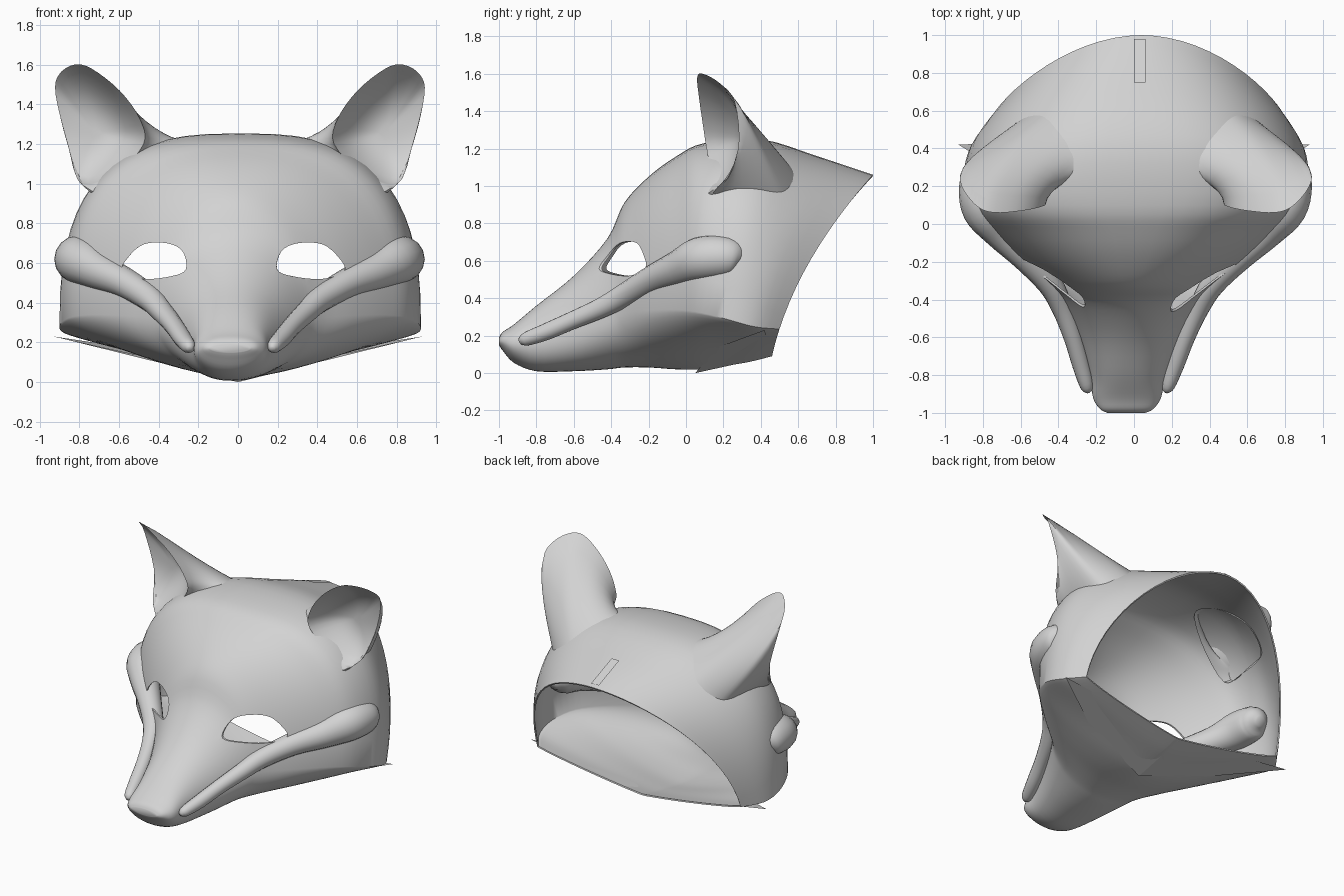
import bpy
import bmesh
import math
from mathutils import Vector

default_cube = bpy.data.objects.get("Cube")
if default_cube:
    bpy.data.objects.remove(default_cube, do_unlink=True)

grey = bpy.data.materials.new("plain_grey")
grey.use_nodes = True
shade = (0.65, 0.65, 0.65, 1)
grey.diffuse_color = shade
grey.node_tree.nodes["Principled BSDF"].inputs["Base Color"].default_value = shade


def smooth_path(points, steps, closed=False):
    """Catmull-Rom interpolation of tuples of any length."""
    count = len(points)
    result = []
    for i in range(count if closed else count - 1):
        if closed:
            quad = [points[(i + j) % count] for j in (-1, 0, 1, 2)]
        else:
            quad = [points[min(max(i + j, 0), count - 1)] for j in (-1, 0, 1, 2)]
        for step in range(steps):
            t = step / steps
            result.append(tuple(
                b + 0.5 * t * (c - a + t * (2 * a - 5 * b + 4 * c - d + t * (3 * (b - c) + d - a)))
                for a, b, c, d in zip(*quad)))
    if not closed:
        result.append(tuple(points[-1]))
    return result


def skew(p):
    """The snout leans slightly towards the right side."""
    return (p[0] + 0.04 * p[1], p[1], p[2])


def make_object(name, bm):
    bmesh.ops.recalc_face_normals(bm, faces=bm.faces[:])
    mesh = bpy.data.meshes.new(name)
    bm.to_mesh(mesh)
    bm.free()
    mesh.materials.append(grey)
    obj = bpy.data.objects.new(name, mesh)
    bpy.context.collection.objects.link(obj)
    return obj


def loft(name, rings, cap_start=False, cap_end=False):
    bm = bmesh.new()
    loops = [[bm.verts.new(skew(p)) for p in ring] for ring in rings]
    for low, high in zip(loops, loops[1:]):
        for k in range(len(low)):
            n = (k + 1) % len(low)
            bm.faces.new((low[k], low[n], high[n], high[k]))
    if cap_start:
        bm.faces.new(loops[0])
    if cap_end:
        bm.faces.new(loops[-1])
    return make_object(name, bm)


def smooth(obj, degrees=40):
    bpy.ops.object.select_all(action="DESELECT")
    obj.select_set(True)
    bpy.context.view_layer.objects.active = obj
    bpy.ops.object.shade_smooth_by_angle(angle=math.radians(degrees))


# Head shell: stations of top y, top z, bottom y, bottom z, half width,
# height of widest point, upper roundness, lower roundness
stations = [
    (-1, .19, -1, .15, .1, .5, 1, 1),
    (-.98, .22, -.98, .12, .14, .5, .9, 1),
    (-.92, .26, -.92, .055, .18, .5, .9, 1),
    (-.8, .36, -.8, .01, .2, .45, .9, .9),
    (-.6, .52, -.6, .01, .27, .4, 1, .9),
    (-.42, .72, -.42, .02, .36, .36, 1, 1),
    (-.33, .91, -.33, .03, .43, .33, 1, 1),
    (-.2, 1.05, -.2, .03, .59, .3, .9, 1.15),
    (-.05, 1.16, -.05, .02, .75, .28, .82, 1.3),
    (.1, 1.23, .08, .02, .86, .25, .72, 1.45),
    (.4, 1.25, .22, .04, .91, .2, .74, 1.6),
    (.7, 1.16, .34, .06, .89, .17, .88, 1.7),
    (1, 1.06, .46, .09, .8, .15, 1.05, 1.7),
]


def head_ring(station, sides=64):
    top_y, top_z, low_y, low_z, width, widest, upper, lower = station
    ring = []
    for k in range(sides):
        angle = math.tau * k / sides
        c, s = math.cos(angle), math.sin(angle)
        power = upper if s >= 0 else lower
        x = math.copysign(width * abs(c) ** power, c)
        rise = abs(s) ** power
        v = widest + (1 - widest) * rise if s >= 0 else widest * (1 - rise)
        bow = 0.6 * (top_y - low_y) * v * (1 - v)
        ring.append((x, low_y + (top_y - low_y) * v - bow, low_z + (top_z - low_z) * v))
    return ring


head = loft("mask_shell", [head_ring(s) for s in smooth_path(stations, 4)], cap_start=True)
shell = head.modifiers.new("thickness", "SOLIDIFY")
shell.thickness = 0.01

# Eye holes cut through the shell
eye_outline = smooth_path([(.23, .57), (.25, .66), (.33, .7), (.45, .695),
                           (.53, .63), (.56, .56), (.45, .52), (.3, .535)], 4, True)
bpy.context.view_layer.objects.active = head
cutters = []
for side in (-1, 1):
    cutter = loft("eye_cutter",
                  [[(side * x - .015, y, z) for x, z in eye_outline] for y in (-.8, 0)],
                  True, True)
    cutter.hide_render = True
    hole = head.modifiers.new("eye_hole", "BOOLEAN")
    hole.operation = "DIFFERENCE"
    hole.solver = "EXACT"
    hole.object = cutter
    cutters.append(cutter)
for modifier in list(head.modifiers):
    bpy.ops.object.modifier_apply(modifier=modifier.name)
for cutter in cutters:
    bpy.data.objects.remove(cutter, do_unlink=True)
smooth(head)

# Ears: a hollow dish in front, a rim, and a back flaring down to the head
ear_rim = smooth_path([(.8, .2, 1.01), (.87, .28, 1.2), (.93, .26, 1.45), (.91, .18, 1.55),
                       (.83, .09, 1.6), (.74, .06, 1.58), (.6, .07, 1.47), (.5, .09, 1.33),
                       (.48, .11, 1.2), (.62, .14, 1.06)], 4, True)
dish_centre = Vector((.73, .29, 1.26))


def ear_dish(p, t):
    q = dish_centre.lerp(Vector(p), t)
    q.y = dish_centre.y + (p[1] - dish_centre.y) * t ** 2.5
    return q


def ear_back(p, t):
    u, w = (p[0] - .71) / .22, (p[2] - 1.3) / .3
    base = Vector((.5 + .22 * u - .1 * w, .34 + .26 * w, 1.05 - .16 * u + .05 * w))
    rim = Vector(p)
    q = rim.lerp(base, t)
    q.x = rim.x + (base.x - rim.x) * t ** 1.4
    q.y = rim.y + (base.y - rim.y) * t ** .8
    return q


for side, label in ((1, "left"), (-1, "right")):
    rings = [[ear_dish(p, t / 8) for p in ear_rim] for t in range(1, 9)]
    rings += [[ear_back(p, t / 8) for p in ear_rim] for t in range(1, 9)]
    rings = [[(side * q.x, q.y, q.z) for q in ring] for ring in rings]
    smooth(loft(label + "_ear", rings, cap_start=True))

# Whisker ridges: tapered rolls from the snout to the cheeks (x, y, z, radius)
ridge_path = smooth_path([(.21, -.89, .165, .012), (.215, -.86, .18, .035), (.25, -.75, .22, .045),
                          (.3, -.6, .285, .048), (.36, -.45, .35, .055), (.43, -.32, .42, .065),
                          (.56, -.18, .5, .075), (.7, -.04, .56, .095), (.79, .08, .61, .12),
                          (.82, .2, .62, .115), (.82, .27, .61, .09), (.82, .31, .59, .03)], 4)
for side, label in ((1, "left"), (-1, "right")):
    rings = []
    for i, (x, y, z, radius) in enumerate(ridge_path):
        ahead = Vector(ridge_path[min(i + 1, len(ridge_path) - 1)][:3])
        behind = Vector(ridge_path[max(i - 1, 0)][:3])
        along = (ahead - behind).normalized()
        across = along.cross(Vector((0, 0, 1))).normalized()
        up = across.cross(along)
        ring = []
        for k in range(16):
            angle = math.tau * k / 16
            q = Vector((x, y, z)) + radius * (across * math.cos(angle) + up * math.sin(angle))
            ring.append((side * q.x, q.y, q.z))
        rings.append(ring)
    smooth(loft(label + "_whisker_ridge", rings, True, True), 60)

# Flat chin panel folded along the middle, with pointed cheek corners
panel = bmesh.new()
fold = [panel.verts.new(p) for p in ((0, .05, 0), (0, .46, .09))]
for side in (-1, 1):
    corner = panel.verts.new((side * .93, .42, .23))
    front = panel.verts.new((side * .5, .16, .135))
    panel.faces.new((fold[0], fold[1], corner, front))
make_object("chin_panel", panel)

# Small strap tab on the rear of the crown
tab = bmesh.new()
tab.faces.new([tab.verts.new(p) for p in ((0, .75, 1.165), (.06, .75, 1.165),
                                          (.06, .98, 1.075), (0, .98, 1.075))])
make_object("rear_tab", tab)
